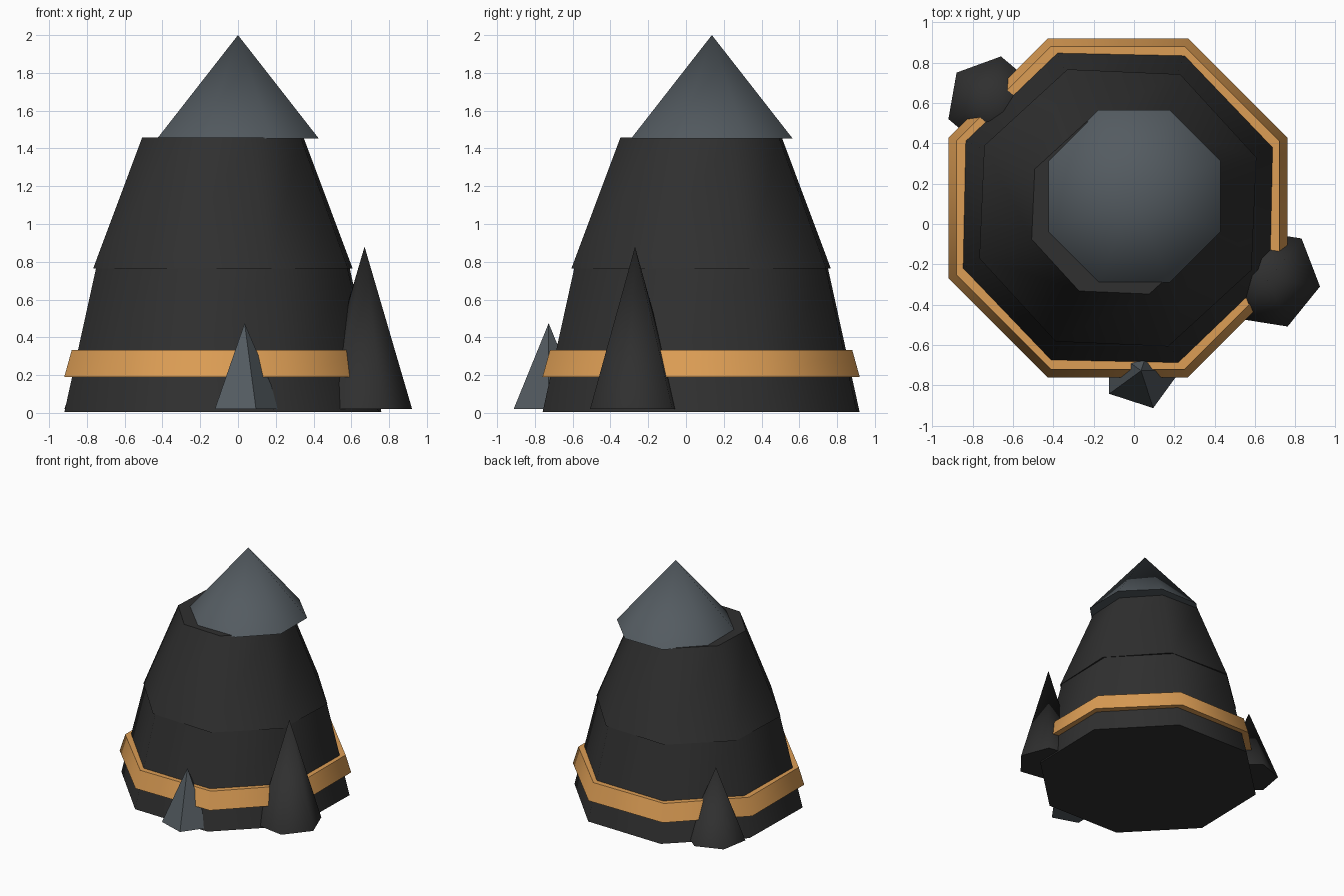
import bpy, bmesh, math

if "Cube" in bpy.data.objects:
    bpy.data.objects.remove(bpy.data.objects["Cube"])


def material(name, rgb):
    m = bpy.data.materials.new(name)
    m.diffuse_color = (*rgb, 1)
    m.use_nodes = True
    m.node_tree.nodes["Principled BSDF"].inputs["Base Color"].default_value = m.diffuse_color
    return m


DARK = material("charcoal", (0.029, 0.029, 0.029))
GREY = material("slate grey", (0.088, 0.105, 0.119))
GOLD = material("amber", (0.72, 0.34, 0.09))


def tapered(name, mat, centre, sides, z0, z1, r0, r1, phase):
    """Closed frustum, or a cone when r1 is 0; phase is the angle of one corner in degrees."""
    def corner(i, r, z):
        a = math.radians(phase) + math.tau * i / sides
        return (centre[0] + r * math.cos(a), centre[1] + r * math.sin(a), z)

    bm = bmesh.new()
    base = [bm.verts.new(corner(i, r0, z0)) for i in range(sides)]
    bm.faces.new(base[::-1])
    if r1:
        top = [bm.verts.new(corner(i, r1, z1)) for i in range(sides)]
        bm.faces.new(top)
    else:
        tip = bm.verts.new((*centre, z1))
    for i in range(sides):
        j = (i + 1) % sides
        bm.faces.new((base[i], base[j], top[j], top[i]) if r1 else (base[i], base[j], tip))
    mesh = bpy.data.meshes.new(name)
    bm.to_mesh(mesh)
    bm.free()
    mesh.materials.append(mat)
    ob = bpy.data.objects.new(name, mesh)
    bpy.context.collection.objects.link(ob)
    bpy.ops.object.select_all(action='DESELECT')
    ob.select_set(True)
    bpy.context.view_layer.objects.active = ob
    bpy.ops.object.shade_smooth_by_angle(angle=math.radians(62))
    return ob


FLAT = math.cos(math.pi / 8)   # octagon flat distance -> corner radius
MID = (-0.08, 0.08)

# Main rock tower, band and peak (octagonal)
tapered("lower_body", DARK, MID, 8, 0.005, 0.77, 0.832 / FLAT, 0.665 / FLAT, 21.3)
tapered("upper_body", DARK, MID, 8, 0.765, 1.458, 0.675 / FLAT, 0.42 / FLAT, 20)
tapered("band", GOLD, MID, 8, 0.19, 0.333, 0.84 / FLAT, 0.80 / FLAT, 22.5)
tapered("peak", GREY, (0.0, 0.137), 8, 1.452, 2.0, 0.428 / FLAT, 0, 22.5)

# Small spikes around the foot
tapered("right_spike", DARK, (0.67, -0.27), 6, 0.02, 0.88, 0.255, 0, 51)
tapered("back_spike", DARK, (-0.70, 0.60), 6, 0.02, 0.61, 0.234, 0, 20)
tapered("front_spike", GREY, (0.035, -0.727), 5, 0.02, 0.475, 0.195, 0, 0)
